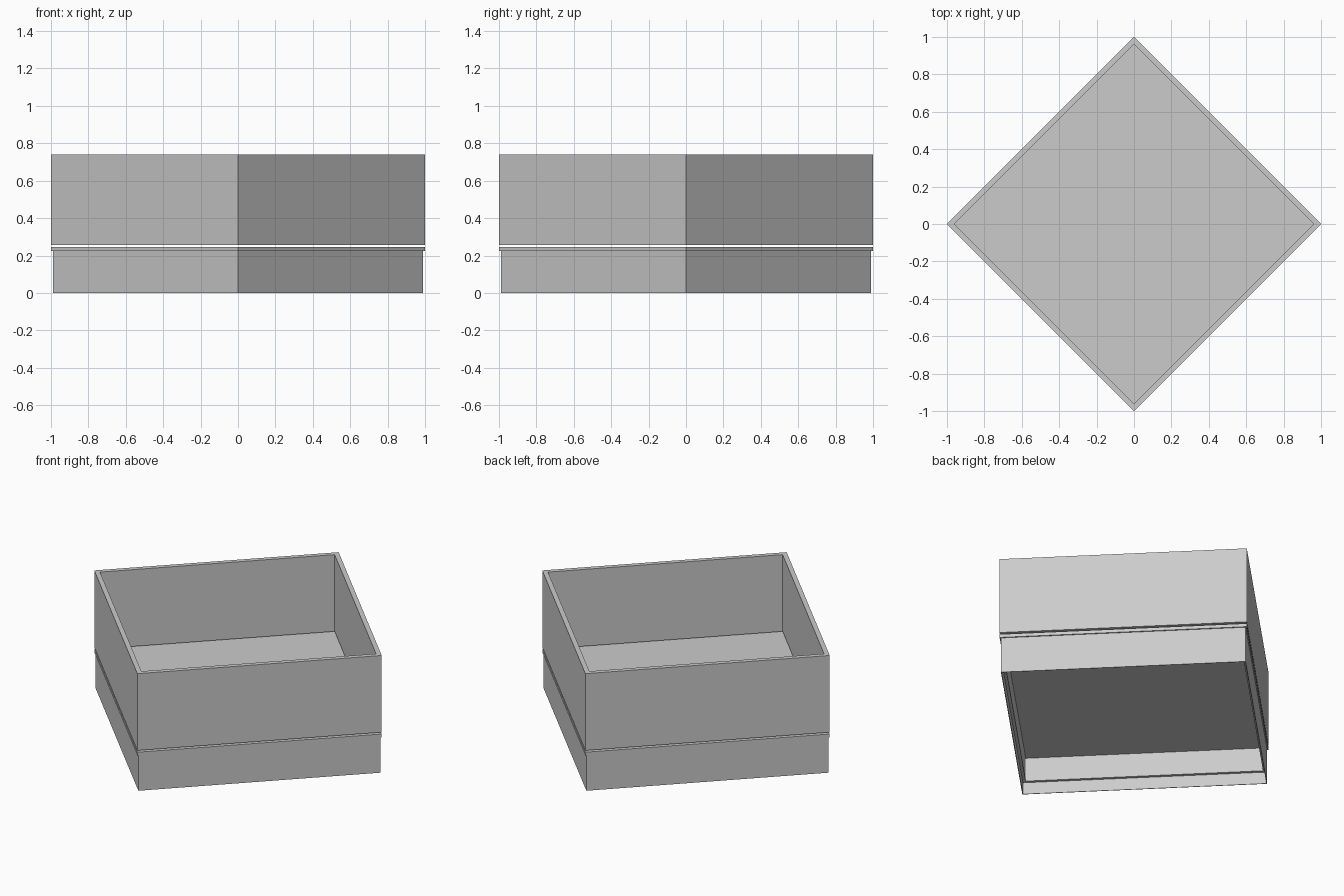
import bpy
import bmesh
import math

if "Cube" in bpy.data.objects:
    bpy.data.objects.remove(bpy.data.objects["Cube"])

# One flat grey for the whole model
grey = bpy.data.materials.new("light_grey")
grey.diffuse_color = (0.6, 0.6, 0.6, 1.0)
grey.use_nodes = True
grey.node_tree.nodes["Principled BSDF"].inputs["Base Color"].default_value = grey.diffuse_color

SIDES = 4  # corners lie on the x and y axes


def sweep(name, profile, hollow=True):
    """Turn a (radius, z) profile around z; solid parts get capped ends."""
    bm = bmesh.new()
    rings = []
    for r, z in profile:
        ring = []
        for i in range(SIDES):
            a = 2 * math.pi * i / SIDES
            ring.append(bm.verts.new((r * math.cos(a), r * math.sin(a), z)))
        rings.append(ring)
    pairs = list(zip(rings, rings[1:]))
    if hollow:
        pairs.append((rings[-1], rings[0]))
    else:
        bm.faces.new(rings[0])
        bm.faces.new(rings[-1])
    for low, high in pairs:
        for i in range(SIDES):
            j = (i + 1) % SIDES
            bm.faces.new((low[i], low[j], high[j], high[i]))
    bmesh.ops.recalc_face_normals(bm, faces=bm.faces)
    mesh = bpy.data.meshes.new(name)
    bm.to_mesh(mesh)
    bm.free()
    mesh.materials.append(grey)
    obj = bpy.data.objects.new(name, mesh)
    bpy.context.collection.objects.link(obj)
    return obj


# Open-bottomed base frame, thin at the foot and thicker above a step
sweep("base_frame", [(0.99, 0), (0.985, 0), (0.985, 0.075),
                     (0.96, 0.075), (0.96, 0.225), (0.99, 0.225)])

# Solid plate on the base, forming the lip and the floor
sweep("floor_plate", [(1.0, 0.225), (1.0, 0.246)], hollow=False)

# Upper walls, held just above the plate by a narrow shadow gap
sweep("upper_walls", [(1.0, 0.257), (1.0, 0.74), (0.96, 0.74), (0.96, 0.257)])
